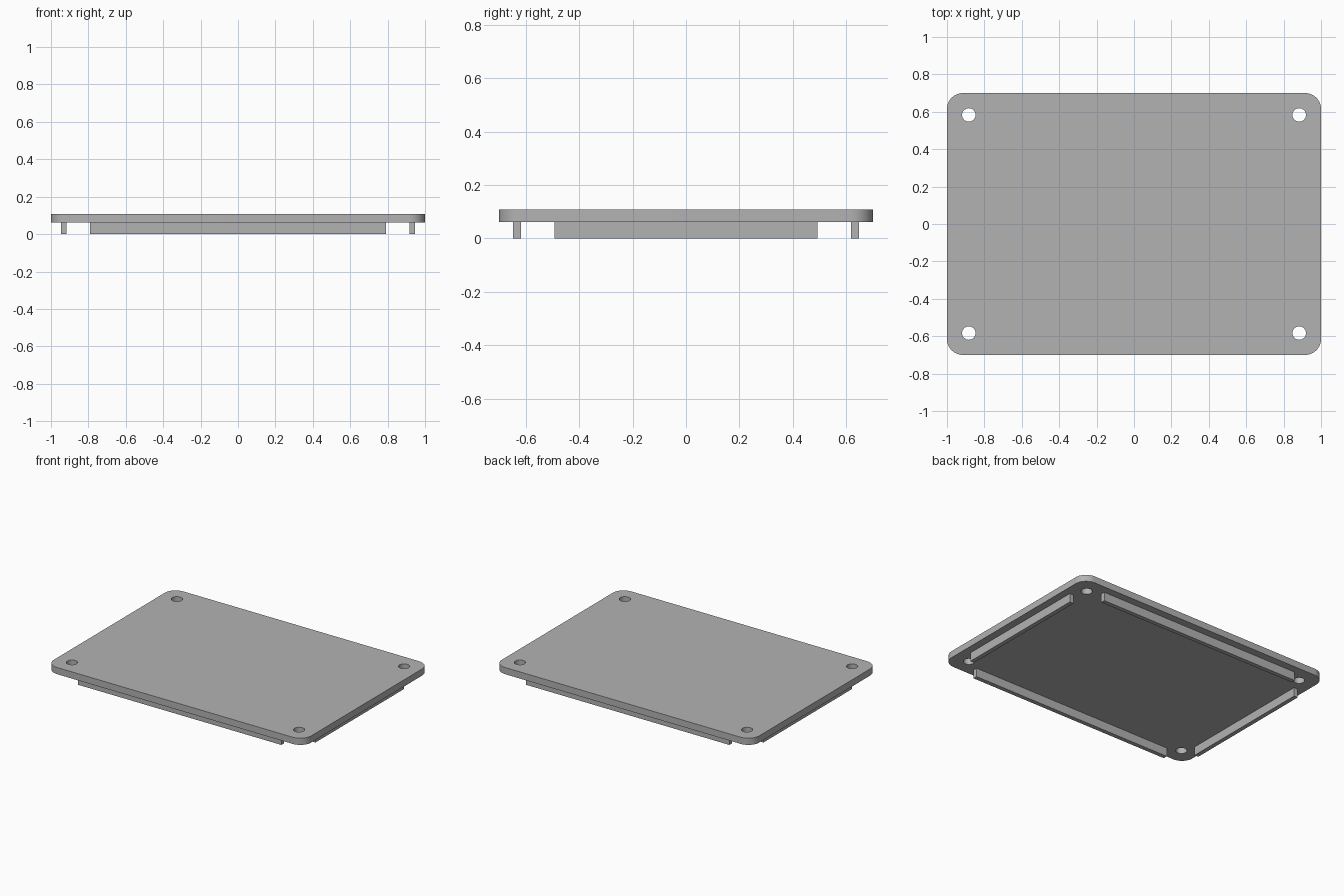
import bpy, bmesh
from math import sin, cos, pi, radians
from mathutils import Vector

if "Cube" in bpy.data.objects:
    bpy.data.objects.remove(bpy.data.objects["Cube"])

HALF_X, HALF_Y = 1.0, 0.7
BOTTOM, TOP = 0.061, 0.108
CORNER_R, HOLE_R = 0.085, 0.036
HOLE_X, HOLE_Y = 0.883, 0.583
CORNERS = [(1, 1), (-1, 1), (-1, -1), (1, -1)]

grey = bpy.data.materials.new("grey plastic")
grey.use_nodes = True
colour = (0.45, 0.45, 0.45, 1)
grey.diffuse_color = colour
grey.node_tree.nodes["Principled BSDF"].inputs["Base Color"].default_value = colour


def finish(bm, name):
    """Turn a bmesh into a named object with the shared material."""
    bmesh.ops.recalc_face_normals(bm, faces=bm.faces[:])
    mesh = bpy.data.meshes.new(name)
    bm.to_mesh(mesh)
    bm.free()
    mesh.materials.append(grey)
    obj = bpy.data.objects.new(name, mesh)
    bpy.context.collection.objects.link(obj)
    return obj


def arc(cx, cy, radius, start, sweep, steps):
    return [(cx + radius * cos(start + sweep * i / steps),
             cy + radius * sin(start + sweep * i / steps)) for i in range(steps + 1)]


def add_loop(bm, points):
    verts = [bm.verts.new((x, y, BOTTOM)) for x, y in points]
    return [bm.edges.new((a, b)) for a, b in zip(verts, verts[1:] + verts[:1])]


# Rounded cover plate with four screw holes
bm = bmesh.new()
outline = []
for i, (sx, sy) in enumerate(CORNERS):
    outline += arc(sx * (HALF_X - CORNER_R), sy * (HALF_Y - CORNER_R),
                   CORNER_R, i * pi / 2, pi / 2, 10)
edges = add_loop(bm, outline)
for sx, sy in CORNERS:
    edges += add_loop(bm, arc(sx * HOLE_X, sy * HOLE_Y, HOLE_R, 0, 2 * pi, 32)[:-1])
bmesh.ops.triangle_fill(bm, edges=edges, use_beauty=True, normal=(0, 0, 1))
extruded = bmesh.ops.extrude_face_region(bm, geom=bm.faces[:], use_keep_orig=True)
top_verts = [g for g in extruded["geom"] if isinstance(g, bmesh.types.BMVert)]
bmesh.ops.translate(bm, verts=top_verts, vec=(0, 0, TOP - BOTTOM))
plate = finish(bm, "cover_plate")
bpy.context.view_layer.objects.active = plate
plate.select_set(True)
bpy.ops.object.shade_smooth_by_angle(angle=radians(30))
plate.select_set(False)


# Locating ribs under the plate
def rib(name, centre, size):
    bm = bmesh.new()
    bmesh.ops.create_cube(bm, size=1)
    for v in bm.verts:
        v.co = v.co * Vector((*size, BOTTOM)) + Vector((*centre, BOTTOM / 2))
    finish(bm, name)


RIB = 0.03
for side, front_back, left_right in ((1, "back", "left"), (-1, "front", "right")):
    rib(front_back + "_rib", (0, side * 0.632), (1.58, RIB))
    rib(left_right + "_rib", (side * 0.932, 0), (RIB, 0.985))
